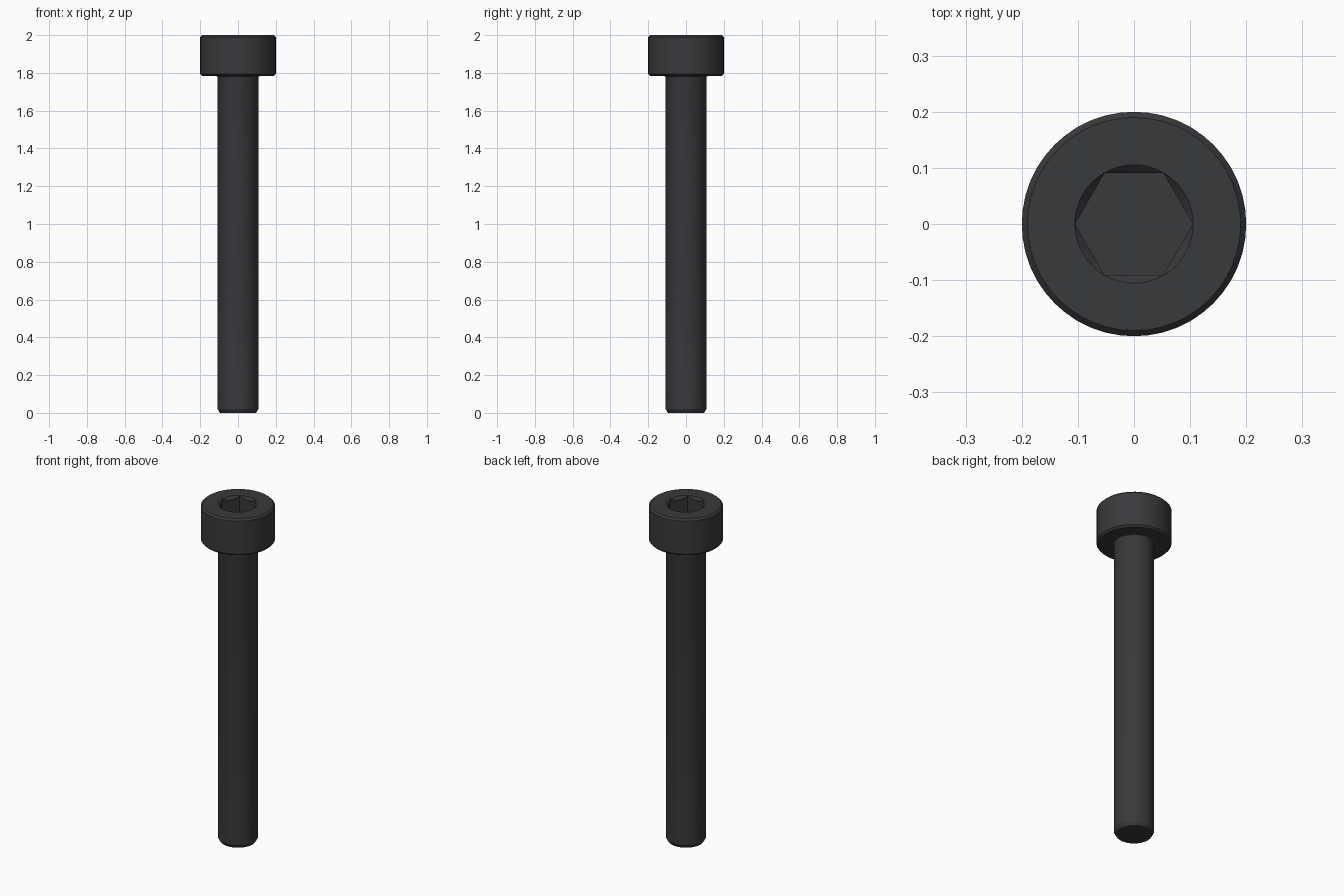
import bpy, bmesh, math

if "Cube" in bpy.data.objects:
    bpy.data.objects.remove(bpy.data.objects["Cube"])

SEGS = 48


def lathe(name, profile, sides, hide=False):
    """Revolve (radius, z) points about z into a closed, capped solid."""
    bm = bmesh.new()
    rings = []
    for r, z in profile:
        rings.append([bm.verts.new((r * math.cos(2 * math.pi * i / sides),
                                    r * math.sin(2 * math.pi * i / sides), z))
                      for i in range(sides)])
    for a, b in zip(rings, rings[1:]):
        for i in range(sides):
            j = (i + 1) % sides
            bm.faces.new((a[i], a[j], b[j], b[i]))
    bm.faces.new(rings[0][::-1])
    bm.faces.new(rings[-1])
    bmesh.ops.recalc_face_normals(bm, faces=bm.faces)
    mesh = bpy.data.meshes.new(name)
    bm.to_mesh(mesh)
    bm.free()
    ob = bpy.data.objects.new(name, mesh)
    bpy.context.collection.objects.link(ob)
    ob.hide_render = hide
    return ob


# screw body: chamfered tip, shank, small neck fillet, cylindrical head
R, HEAD, HEAD_Z = 0.108, 0.2, 1.783
fillet = [(R + 0.008 * (1 - math.cos(t)), HEAD_Z - 0.008 * (1 - math.sin(t)))
          for t in (0, math.pi / 6, math.pi / 3, math.pi / 2)]
screw = lathe("cap_screw",
              [(0.096, 0), (R, 0.021)] + fillet +
              [(HEAD - 0.01, HEAD_Z), (HEAD, HEAD_Z + 0.01),
               (HEAD, 1.99), (HEAD - 0.01, 2.0)], SEGS)

# hexagonal socket and the conical lead-in at its mouth
hex_cutter = lathe("hex_socket_cutter", [(0.105, 1.89), (0.105, 2.05)], 6, True)
cone_cutter = lathe("socket_chamfer_cutter",
                    [(0.0855, 1.98), (0.1055, 2.0), (0.1155, 2.01)], SEGS, True)

bpy.context.view_layer.objects.active = screw
screw.select_set(True)
for cutter in (hex_cutter, cone_cutter):
    mod = screw.modifiers.new(cutter.name, 'BOOLEAN')
    mod.operation = 'DIFFERENCE'
    mod.solver = 'EXACT'
    mod.object = cutter
    bpy.ops.object.modifier_apply(modifier=mod.name)
for cutter in (hex_cutter, cone_cutter):
    bpy.data.objects.remove(cutter)

bpy.ops.object.shade_smooth_by_angle(angle=math.radians(25))

# blackened steel
mat = bpy.data.materials.new("black_steel")
mat.diffuse_color = (0.04, 0.041, 0.045, 1)
mat.use_nodes = True
mat.node_tree.nodes["Principled BSDF"].inputs["Base Color"].default_value = mat.diffuse_color
screw.data.materials.clear()
screw.data.materials.append(mat)
